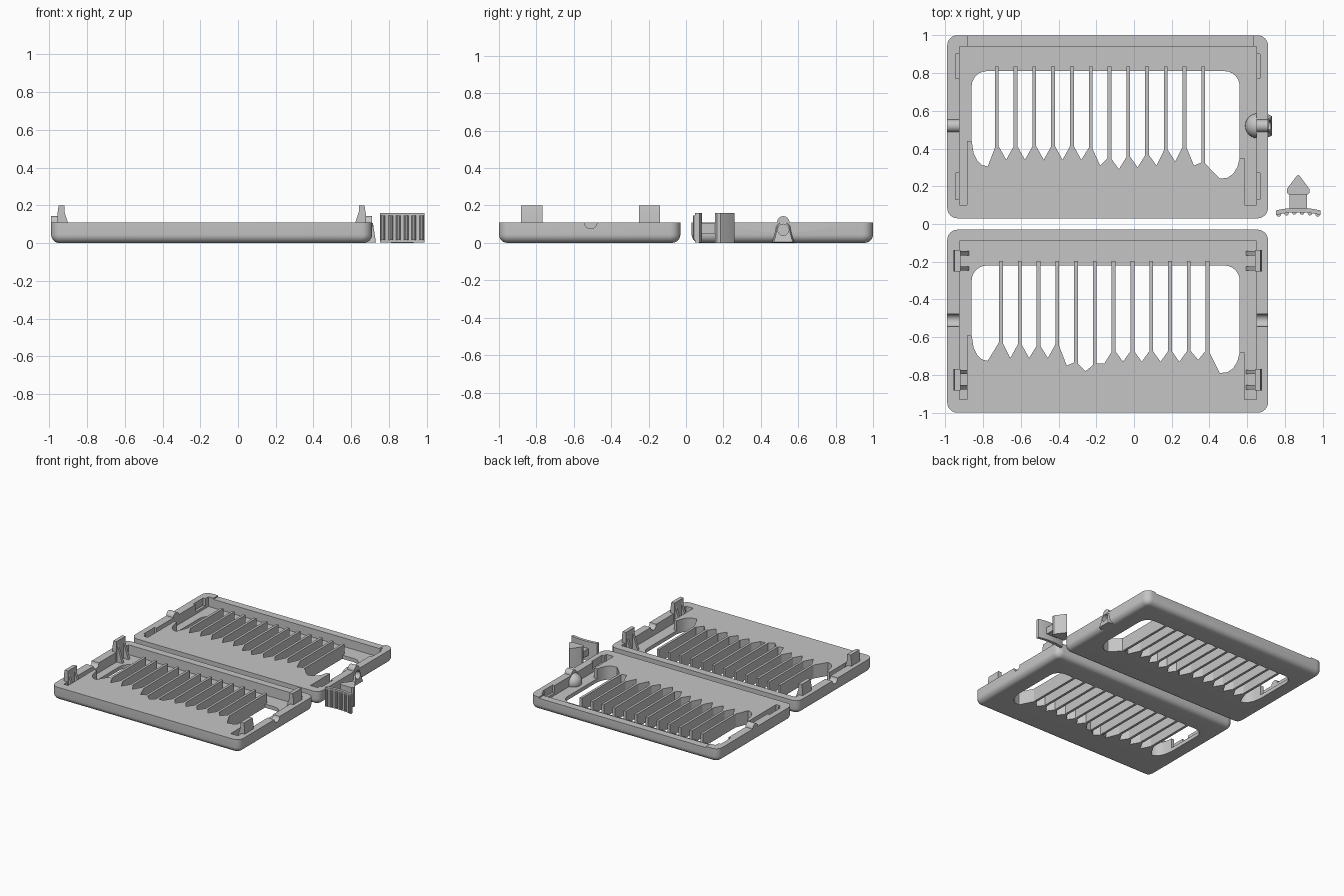
import bpy, bmesh, math
from mathutils import Vector

cube = bpy.data.objects.get("Cube")
if cube:
    bpy.data.objects.remove(cube, do_unlink=True)

grey = bpy.data.materials.new("plain grey")
grey.use_nodes = True
grey.diffuse_color = (0.56, 0.56, 0.56, 1)
grey.node_tree.nodes["Principled BSDF"].inputs["Base Color"].default_value = grey.diffuse_color

X0, X1, TOP, FLOOR = -0.99, 0.71, 0.11, 0.03
MID = (X0 + X1) / 2
PITCH = 0.0995
parts = []


def finish(name, bm):
    bmesh.ops.recalc_face_normals(bm, faces=bm.faces)
    mesh = bpy.data.meshes.new(name)
    bm.to_mesh(mesh)
    bm.free()
    mesh.materials.append(grey)
    ob = bpy.data.objects.new(name, mesh)
    bpy.context.collection.objects.link(ob)
    parts.append(ob)
    return ob


def loft(name, rings):
    bm = bmesh.new()
    loops = [[bm.verts.new(p) for p in ring] for ring in rings]
    bm.faces.new(loops[0])
    bm.faces.new(loops[-1])
    for a, b in zip(loops, loops[1:]):
        for i in range(len(a)):
            j = (i + 1) % len(a)
            bm.faces.new((a[i], a[j], b[j], b[i]))
    return finish(name, bm)


def prism(name, pts, axis, lo, hi):
    """Extrude a 2D outline along an axis; outline uses the other two axes in order."""
    def place(p, h):
        v = list(p)
        v.insert("xyz".index(axis), h)
        return v
    return loft(name, [[place(p, h) for p in pts] for h in (lo, hi)])


def box(name, x0, x1, y0, y1, z0, z1):
    return prism(name, [(x0, y0), (x1, y0), (x1, y1), (x0, y1)], "z", z0, z1)


def circle(cu, cv, r, n=24):
    return [(cu + r * math.cos(i * math.tau / n), cv + r * math.sin(i * math.tau / n)) for i in range(n)]


def rounded(x0, x1, y0, y1, r, n=6):
    out = []
    for k, (cx, cy) in enumerate([(x1 - r, y1 - r), (x0 + r, y1 - r), (x0 + r, y0 + r), (x1 - r, y0 + r)]):
        for i in range(n + 1):
            a = math.pi / 2 * (k + i / n)
            out.append((cx + r * math.cos(a), cy + r * math.sin(a)))
    return out


def cut(ob, cutters):
    for c in cutters:
        c.hide_render = True
        m = ob.modifiers.new("cut", "BOOLEAN")
        m.operation, m.solver, m.object = "DIFFERENCE", "EXACT", c
    dg = bpy.context.evaluated_depsgraph_get()
    mesh = bpy.data.meshes.new_from_object(ob.evaluated_get(dg))
    ob.modifiers.clear()
    ob.data = mesh
    for c in cutters:
        parts.remove(c)
        bpy.data.objects.remove(c, do_unlink=True)


def tray_shell(name, y0, y1):
    rings, r = [], 0.045
    for i in range(7):
        a = math.pi / 2 * i / 6
        d, z = r * (1 - math.sin(a)), r * (1 - math.cos(a))
        rings.append([(x, y, z) for x, y in rounded(X0 + d, X1 - d, y0 + d, y1 - d, 0.055 - d)])
    rings.append([(x, y, TOP) for x, y in rounded(X0, X1, y0, y1, 0.055)])
    return loft(name, rings)


def tray(side, y0, fin_x, peaks, valleys):
    """Shell, its cavity and toothed window cutters, and its fins (y offsets from y0)."""
    shell = tray_shell(side + "_tray", y0, y0 + 0.97)
    # cavity leaves a full height toothed block along the near wall
    outline = [(-0.925, 0.07), (-0.885, 0.07), (-0.885, 0.41), (0.55, 0.41), (0.55, 0.32),
               (0.585, 0.32), (0.585, 0.07), (0.65, 0.07), (0.65, 0.91), (-0.925, 0.91)]
    cavity = prism("cavity", [(x, y0 + y) for x, y in outline], "z", FLOOR, 0.3)
    # window: rounded far corners, zigzag near edge
    w = rounded(-0.86, 0.56, 0.2, 0.78, 0.08)[:14]
    w += [(-0.86, 0.41), (-0.85, 0.345), (-0.83, 0.305), (-0.805, 0.282), (-0.775, 0.275)]
    for i, p in enumerate(peaks):
        x = fin_x + i * PITCH
        w.append((x, p))
        if i < len(valleys):
            w.append((x + PITCH / 2, valleys[i]))
        # fin spanning the window, resting on the far strip
        box(f"{side}_fin_{i + 1}", x - 0.01, x + 0.01, y0 + p - 0.025, y0 + 0.805, 0.002, TOP - 0.0005)
    w += [(0.455, 0.21), (0.495, 0.215), (0.525, 0.235), (0.547, 0.27), (0.56, 0.32)]
    window = prism("window", [(x, y0 + y) for x, y in w], "z", -0.1, 0.2)
    return shell, [cavity, window]


BACK, FRONT = 0.03, -1.0
back, back_cuts = tray("back", BACK, -0.727,
                       [0.40, 0.40, 0.40, 0.40, 0.40, 0.39, 0.33, 0.34, 0.35, 0.38, 0.40, 0.30],
                       [0.31, 0.31, 0.31, 0.31, 0.31, 0.28, 0.26, 0.27, 0.28, 0.30, 0.28])
front, front_cuts = tray("front", FRONT, -0.705,
                         [0.39, 0.38, 0.37, 0.38, 0.27, 0.26, 0.34, 0.34, 0.34, 0.34, 0.34, 0.34],
                         [0.29, 0.29, 0.29, 0.25, 0.22, 0.26, 0.27, 0.27, 0.27, 0.27, 0.28])

# latch pockets, lowered rear rim and side bore of the back tray
for y0, y1 in ((0.13, 0.27), (0.77, 0.90)):
    for x0, x1 in ((-0.945, -0.90), (0.62, 0.668)):
        back_cuts.append(box("pocket", x0, x1, y0, y1, 0.05, 0.3))
back_cuts.append(box("rim_step", -0.88, 0.63, 0.935, 1.1, 0.1, 0.3))
back_cuts.append(prism("bore", circle(0.52, 0.07, 0.03), "x", 0.68, 0.9))
cut(back, back_cuts)

# half round notches in the front tray's side walls
for x0, x1 in ((-1.2, -0.9), (0.62, 1.2)):
    front_cuts.append(prism("notch", circle(-0.51, TOP, 0.034), "x", x0, x1))
cut(front, front_cuts)

# hinge pins and flared spout on the back tray
prism("left_pin", circle(0.52, TOP, 0.033), "x", X0, -0.925)
pin = prism("right_pin", circle(0.52, TOP, 0.033), "x", 0.65, X1)
bell = [(-0.06, 0.002), (0.06, 0.002), (0.05, 0.03), (0.042, 0.06), (0.037, 0.09), (0.02, 0.107),
        (-0.02, 0.107), (-0.037, 0.09), (-0.042, 0.06), (-0.05, 0.03)]
spout = loft("spout", [[(0.66, 0.52 + y, z) for y, z in bell],
                       [(0.712, 0.52 + y, z) for y, z in bell],
                       [(0.731 - 0.15 * z, 0.52 + y * 0.85, z * 0.97 + 0.002) for y, z in bell]])
for ob in (pin, spout):
    cut(ob, [prism("bore", circle(0.52, 0.07, 0.03), "x", 0.68, 0.9)])

# half dome inside the wall behind the pin
bm = bmesh.new()
bmesh.ops.create_uvsphere(bm, u_segments=24, v_segments=16, radius=0.066)
bmesh.ops.translate(bm, vec=Vector((0.655, 0.52, 0.05)), verts=bm.verts)
geom = bm.verts[:] + bm.edges[:] + bm.faces[:]
bmesh.ops.bisect_plane(bm, geom=geom, plane_co=(0.655, 0, 0), plane_no=(1, 0, 0), clear_outer=True)
geom = bm.verts[:] + bm.edges[:] + bm.faces[:]
bmesh.ops.bisect_plane(bm, geom=geom, plane_co=(0, 0, 0.003), plane_no=(0, 0, -1), clear_outer=True)
bmesh.ops.holes_fill(bm, edges=[e for e in bm.edges if e.is_boundary])
finish("inner_dome", bm)

# latches on the front tray, mirrored left and right
plate = [(-0.957, 0.05), (-0.92, 0.03), (-0.92, 0.20), (-0.95, 0.20), (-0.957, 0.155)]
gusset = [(-0.925, 0.025), (-0.873, 0.025), (-0.932, 0.20), (-0.94, 0.20)]
for label, flip in (("left", False), ("right", True)):
    def side(pts):
        return [(2 * MID - x if flip else x, z) for x, z in pts]
    for n, y in (("front", -0.825), ("rear", -0.195)):
        prism(f"{n}_{label}_latch", side(plate), "y", y - 0.057, y + 0.057)
        for k in (-1, 1):
            prism(f"{n}_{label}_gusset_{k}", side(gusset), "y", y + k * 0.04 - 0.011, y + k * 0.04 + 0.011)

# separate plug: curved grip, ribs, stem and arrow head
CX, W = 0.87, 0.117
arc = [-1 + i / 5 for i in range(11)]
outline = [(CX + W * t, 0.062 - 0.014 * t * t) for t in arc]
outline += [(CX + W * t, 0.086 - 0.014 * t * t) for t in reversed(arc)]
prism("plug_grip", outline, "z", 0.003, 0.16)
for i in range(6):
    t = -0.88 + i * 0.352
    prism(f"plug_rib_{i + 1}", circle(CX + W * t, 0.061 - 0.014 * t * t, 0.012, 10), "z", 0.016, 0.147)
box("plug_stem", CX - 0.047, CX + 0.047, 0.075, 0.165, 0.05, 0.105)
prism("plug_head", [(CX - 0.05, 0.155), (CX + 0.05, 0.155), (CX + 0.06, 0.165), (CX + 0.06, 0.185),
                    (CX + 0.008, 0.255), (CX, 0.26), (CX - 0.008, 0.255), (CX - 0.06, 0.185),
                    (CX - 0.06, 0.165)], "z", 0.0, 0.16)

# smooth the rounded surfaces, keep the edges crisp
bpy.ops.object.select_all(action="DESELECT")
for ob in parts:
    ob.select_set(True)
bpy.context.view_layer.objects.active = parts[0]
bpy.ops.object.shade_smooth_by_angle(angle=math.radians(30))
